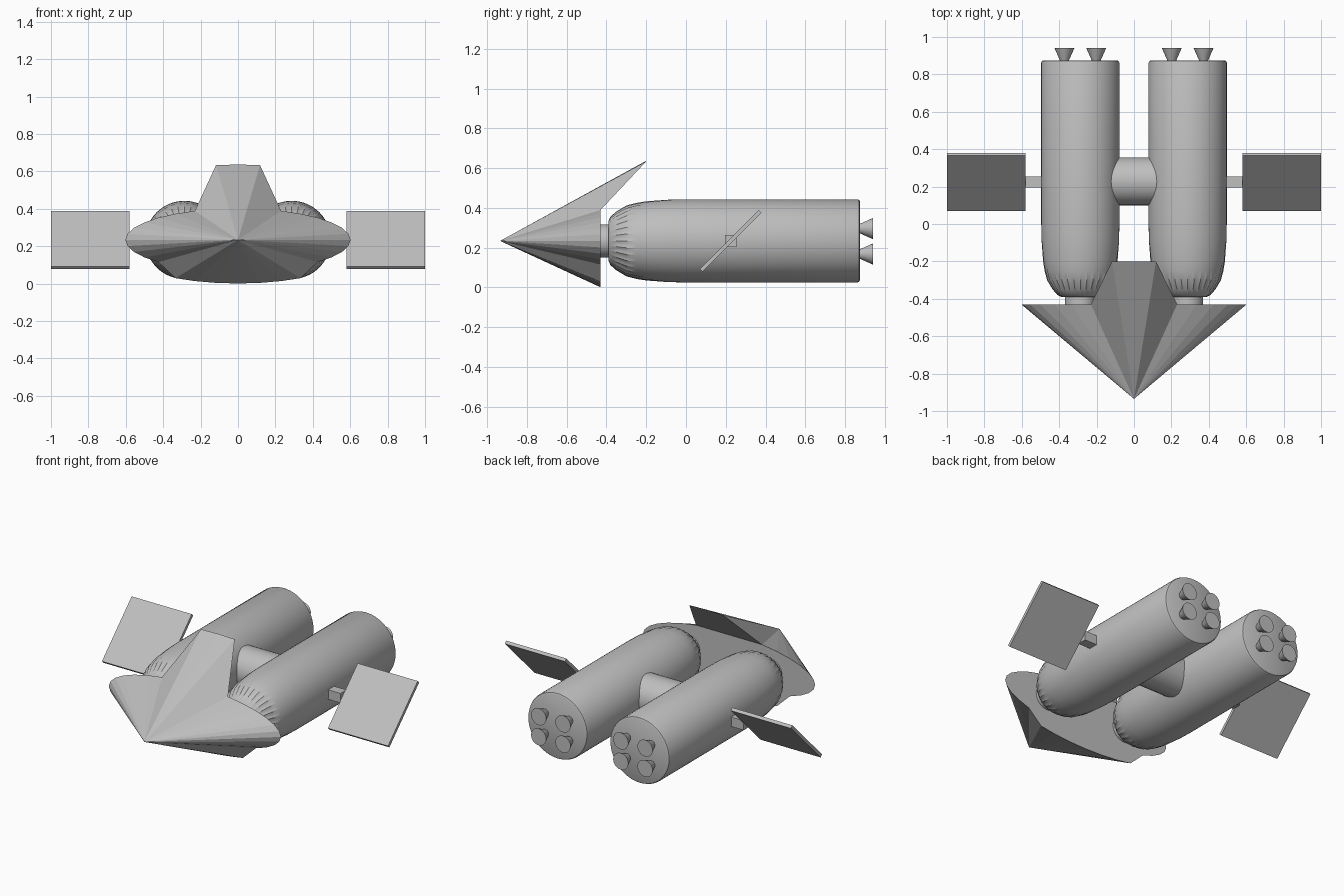
import bpy, bmesh, math
from mathutils import Matrix

if "Cube" in bpy.data.objects:
    bpy.data.objects.remove(bpy.data.objects["Cube"])

grey = bpy.data.materials.new("hull grey")
grey.diffuse_color = (0.52, 0.52, 0.52, 1)
grey.use_nodes = True
grey.node_tree.nodes["Principled BSDF"].inputs["Base Color"].default_value = grey.diffuse_color
ZC = 0.234          # height of the main axis
TANK_X = 0.287


def finish(name, bm, smooth=True):
    bmesh.ops.recalc_face_normals(bm, faces=bm.faces)
    me = bpy.data.meshes.new(name)
    bm.to_mesh(me)
    bm.free()
    me.materials.append(grey)
    ob = bpy.data.objects.new(name, me)
    bpy.context.collection.objects.link(ob)
    if smooth:
        bpy.ops.object.select_all(action='DESELECT')
        ob.select_set(True)
        bpy.context.view_layer.objects.active = ob
        bpy.ops.object.shade_smooth_by_angle(angle=math.radians(32))
    return ob


def lathe(name, profile, loc, segs=32, axis='Y'):
    """Closed solid of revolution; profile rows are (along, radius, flute depth)."""
    bm = bmesh.new()
    rings = []
    for a, r, flute in profile:
        ring = []
        for i in range(segs):
            t = 2 * math.pi * i / segs
            rr = r - (flute if i % 2 else 0)
            u, v = rr * math.cos(t), rr * math.sin(t)
            ring.append(bm.verts.new((u, a, v) if axis == 'Y' else (a, u, v)))
        rings.append(ring)
    for p, q in zip(rings, rings[1:]):
        for i in range(segs):
            j = (i + 1) % segs
            bm.faces.new((p[i], p[j], q[j], q[i]))
    bm.faces.new(rings[0])
    bm.faces.new(rings[-1])
    bmesh.ops.translate(bm, vec=loc, verts=bm.verts)
    return finish(name, bm)


def box(name, size, loc, tilt=0):
    bm = bmesh.new()
    bmesh.ops.create_cube(bm, size=1)
    bmesh.ops.scale(bm, vec=size, verts=bm.verts)
    bmesh.ops.rotate(bm, matrix=Matrix.Rotation(tilt, 3, 'X'), verts=bm.verts)
    bmesh.ops.translate(bm, vec=loc, verts=bm.verts)
    return finish(name, bm, smooth=False)


# Nose shield: elliptical cone with a swept upper fin and a deeper keel
bm = bmesh.new()
apex = bm.verts.new((0, -0.935, ZC))
rim = []
for i in range(32):
    t = 2 * math.pi * i / 32
    x, y, z = 0.602 * math.cos(t), -0.43, ZC + 0.168 * math.sin(t)
    if 7 <= i <= 9:          # fin tip
        y, z = y + 0.23, z + 0.235
    elif 21 <= i <= 27:      # keel
        z -= 0.065
    rim.append(bm.verts.new((x, y, z)))
for i in range(32):
    bm.faces.new((apex, rim[i], rim[(i + 1) % 32]))
bm.faces.new([rim[i] for i in range(32) if not 7 <= i <= 9])
bm.faces.new((rim[6], rim[10], rim[9], rim[8], rim[7]))
finish("nose_shield", bm, smooth=False)

# Fuselage tanks with fluted rounded noses
tank_profile = [
    (-0.39, 0.10, 0), (-0.38, 0.122, 0.003), (-0.35, 0.148, 0.006),
    (-0.30, 0.178, 0.006), (-0.25, 0.191, 0.005), (-0.20, 0.199, 0.002),
    (-0.09, 0.207, 0), (0.0, 0.209, 0), (0.862, 0.209, 0),
    (0.871, 0.205, 0), (0.875, 0.197, 0)]

for s, side in ((-1, "left"), (1, "right")):
    cx = s * TANK_X
    lathe(side + "_tank", tank_profile, (cx, 0, ZC), 64)
    lathe(side + "_neck", [(-0.435, 0.083, 0), (-0.38, 0.083, 0)], (cx, 0, ZC))
    # Four engine nozzles
    for k in range(4):
        dx = 0.085 if k % 2 else -0.085
        dz = 0.064 if k // 2 else -0.064
        lathe(f"{side}_nozzle_{k + 1}", [(0.87, 0.022, 0), (0.94, 0.053, 0)],
              (cx + dx, 0, ZC - 0.002 + dz), 24)
    # Solar panel and its arm
    box(side + "_panel_arm", (0.12, 0.06, 0.06), (s * 0.52, 0.225, ZC))
    box(side + "_solar_panel", (0.42, 0.42, 0.02), (s * 0.79, 0.225, ZC), math.radians(45))

# Cross tube joining the tanks
lathe("cross_tube", [(-0.15, 0.128, 0), (0.15, 0.128, 0)], (0, 0.228, ZC), 32, 'X')
